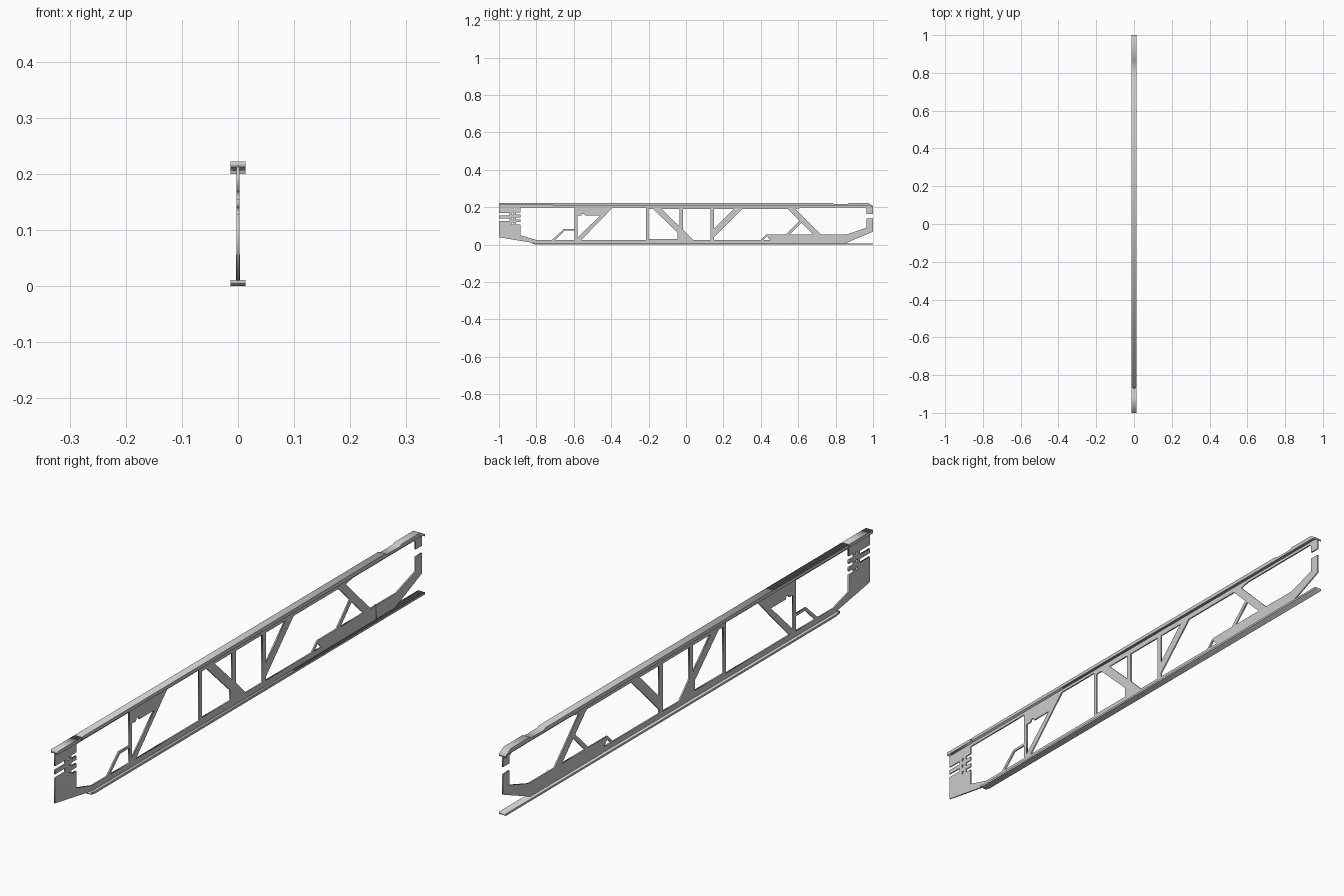
import bpy
from math import pi


def plate(name, loops, half):
    """Extrude closed (y, z) outlines along x; inner outlines become holes."""
    cu = bpy.data.curves.new(name, 'CURVE')
    cu.dimensions = '2D'
    cu.fill_mode = 'BOTH'
    cu.extrude = half
    for pts in loops:
        s = cu.splines.new('POLY')
        s.points.add(len(pts) - 1)
        for p, (y, z) in zip(s.points, pts):
            p.co = (y, z, 0, 1)
        s.use_cyclic_u = True
    ob = bpy.data.objects.new(name, cu)
    bpy.context.collection.objects.link(ob)
    ob.rotation_euler = (pi / 2, 0, pi / 2)
    bpy.ops.object.select_all(action='DESELECT')
    ob.select_set(True)
    bpy.context.view_layer.objects.active = ob
    bpy.ops.object.convert(target='MESH')
    bpy.ops.object.transform_apply(rotation=True)
    return ob


def rect(y0, y1, z0, z1):
    return [(y0, z0), (y1, z0), (y1, z1), (y0, z1)]


def slots(edge, depth, levels, h):
    """Points of horizontal slots along a vertical edge, running downwards."""
    pts = []
    for z in levels:
        pts += [(edge, z + h), (depth, z + h), (depth, z - h), (edge, z - h)]
    return pts


W = 0.0025   # web half thickness
F = 0.0135   # flange half width

# Web outline; the hooked right end opens into the last bay
outline = [(-1, 0.04), (-0.8, 0.006), (0.85, 0.006), (1, 0.07), (1, 0.14),
           (0.965, 0.14), (0.965, 0.09), (0.86, 0.055), (0.72, 0.055),
           (0.585, 0.19), (0.62, 0.198), (0.955, 0.198), (0.965, 0.19),
           (0.965, 0.165), (1, 0.165), (1, 0.205), (0.98, 0.212), (-1, 0.212)]
outline += slots(-1, -0.945, (0.1615, 0.1335), 0.0065)

# Web openings, left to right
bays = [
    [(-0.885, 0.05), (-0.8, 0.025), (-0.717, 0.025), (-0.652, 0.085),
     (-0.595, 0.085), (-0.595, 0.2), (-0.885, 0.2)]
    + slots(-0.885, -0.91, (0.166, 0.14, 0.114), 0.006),
    [(-0.7, 0.025), (-0.647, 0.076), (-0.595, 0.076), (-0.595, 0.025)],
    [(-0.58, 0.155), (-0.56, 0.155), (-0.555, 0.165), (-0.545, 0.165),
     (-0.54, 0.155), (-0.46, 0.155), (-0.58, 0.037)],
    [(-0.39, 0.2), (-0.215, 0.2), (-0.215, 0.025), (-0.56, 0.025)],
    [(-0.2, 0.19), (-0.175, 0.19), (-0.045, 0.065), (-0.045, 0.03), (-0.2, 0.03)],
    [(-0.13, 0.19), (-0.035, 0.19), (-0.035, 0.098)],
    [(-0.015, 0.19), (0.13, 0.19), (0.13, 0.025), (0.04, 0.025), (-0.015, 0.08)],
    [(0.15, 0.19), (0.255, 0.19), (0.15, 0.085)],
    [(0.3, 0.19), (0.545, 0.19), (0.607, 0.128), (0.534, 0.055),
     (0.43, 0.055), (0.4, 0.025), (0.15, 0.025), (0.15, 0.04)],
    [(0.617, 0.118), (0.68, 0.055), (0.555, 0.055)],
    [(0.413, 0.025), (0.45, 0.025), (0.432, 0.046)],
]
# Small holes between the end slots
bays += [rect(-0.932, -0.922, z - 0.005, z + 0.005) for z in (0.166, 0.14, 0.114)]
plate("web", [outline] + bays, W)

# Top flange: end piece, then the long piece with a shallow dip and chamfered end
plate("top_flange_end", [rect(-1, -0.872, 0.211, 0.222)], F)
plate("top_flange", [[(-0.868, 0.211), (0.985, 0.208), (1, 0.2), (1, 0.207), (0.975, 0.222),
                      (0.87, 0.222), (0.865, 0.217), (0.79, 0.217), (0.785, 0.222),
                      (-0.868, 0.222)]], F)

# Bottom flange and web joint strip
plate("bottom_flange", [[(-0.82, 0.004), (-0.8, 0), (1, 0), (1, 0.007), (-0.8, 0.007),
                         (-0.82, 0.011)]], F)
plate("web_joint", [rect(0.748, 0.754, 0.006, 0.056)], W + 0.0015)
